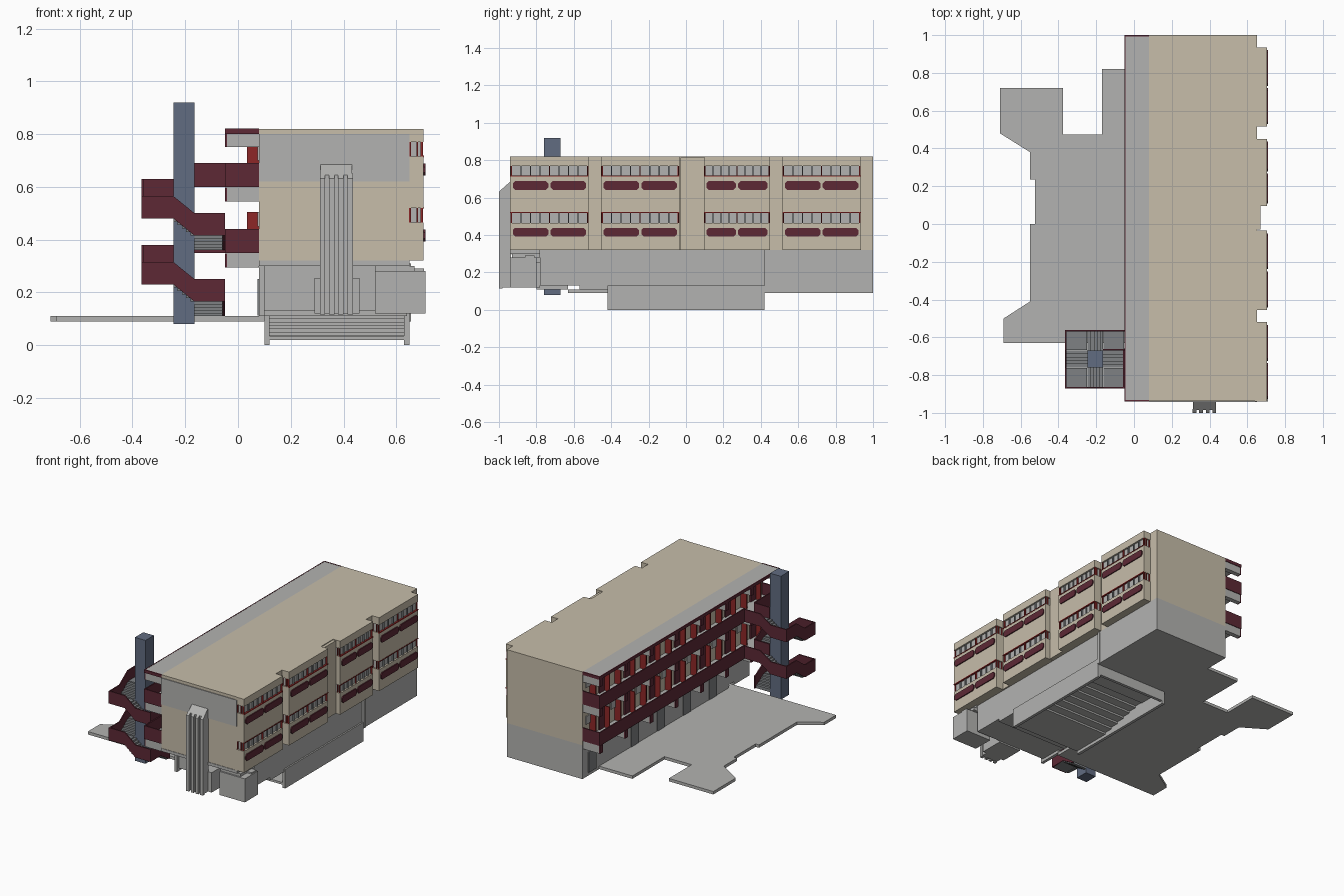
import bpy, bmesh

if "Cube" in bpy.data.objects:
    bpy.data.objects.remove(bpy.data.objects["Cube"])

# ---- colours ----
COLOURS = {
    "beige": (0.57, 0.51, 0.40), "grey": (0.45, 0.45, 0.44), "maroon": (0.11, 0.022, 0.036),
    "red": (0.27, 0.02, 0.02), "slate_blue": (0.12, 0.15, 0.22), "dark_grey": (0.21, 0.22, 0.23),
}
MATS = {}
for name, c in COLOURS.items():
    MATS[name] = bpy.data.materials.new(name)
    MATS[name].diffuse_color = (*c, 1)


def prism(bm, pts, axis, a, b):
    """Extrude a 2D outline along an axis from a to b."""
    def place(p, t):
        return {"x": (t, p[0], p[1]), "y": (p[0], t, p[1]), "z": (p[0], p[1], t)}[axis]
    lo = [bm.verts.new(place(p, a)) for p in pts]
    hi = [bm.verts.new(place(p, b)) for p in pts]
    n = len(pts)
    bm.faces.new(lo)
    bm.faces.new(hi[::-1])
    for i in range(n):
        j = (i + 1) % n
        bm.faces.new((lo[i], hi[i], hi[j], lo[j]))


def part(name, mat, boxes=(), prisms=()):
    """One object from boxes (x0,x1,y0,y1,z0,z1) and prisms (pts,axis,a,b)."""
    bm = bmesh.new()
    for x0, x1, y0, y1, z0, z1 in boxes:
        prism(bm, [(x0, y0), (x1, y0), (x1, y1), (x0, y1)], "z", z0, z1)
    for p in prisms:
        prism(bm, *p)
    bmesh.ops.recalc_face_normals(bm, faces=bm.faces)
    me = bpy.data.meshes.new(name)
    bm.to_mesh(me)
    bm.free()
    me.materials.append(MATS[mat])
    ob = bpy.data.objects.new(name, me)
    bpy.context.collection.objects.link(ob)
    return ob


# ---- main block ----
part("main_block", "beige", [(0.08, 0.65, -0.937, 1.0, 0.32, 0.82),
                             (0.65, 0.67, -0.03, 0.095, 0.32, 0.815)])
part("front_panel", "grey", [(0.08, 0.65, -0.942, -0.936, 0.62, 0.80)])

# ---- window bays on the right side ----
BAYS = [(-0.94, -0.52), (-0.455, -0.035), (0.095, 0.45), (0.515, 0.935)]
ROWS = [(0.465, 0.52), (0.715, 0.77)]
XF = 0.703
shell, glass, bars, frames, plates = [], [], [], [], []
for y0, y1 in BAYS:
    for z0, z1 in [(0.32, 0.465), (0.52, 0.715), (0.77, 0.82)]:
        shell.append((0.64, XF, y0, y1, z0, z1))
    for k, (z0, z1) in enumerate(ROWS):
        glass.append((0.64, XF - 0.012, y0 + 0.01, y1 - 0.01, z0, z1))
        # mullions: red at the ends and middle, dark between
        for i in range(9):
            y = y0 + 0.006 + (y1 - y0 - 0.012) * i / 8
            box = (XF - 0.012, XF - 0.002, y - 0.003, y + 0.003, z0, z1)
            (frames if i % 4 == 0 else bars).append(box)
        for x in (0.652, 0.68):
            for y in (y0 + 0.006, y1 - 0.006):
                frames.append((x - 0.003, x + 0.003, y - 0.005, y + 0.005, z0, z1))
        zr = z0 if k else z1
        frames.append((XF - 0.01, XF + 0.002, y0, y1, zr - 0.003, zr + 0.003))
        # paired cut-corner spandrel plates
        ym, zb, zt, c = (y0 + y1) / 2, z0 - 0.073, z0 - 0.027, 0.012
        for a, b in ((y0 + 0.014, ym - 0.006), (ym + 0.006, y1 - 0.014)):
            pts = [(a + c, zb), (b - c, zb), (b, zb + c), (b, zt - c),
                   (b - c, zt), (a + c, zt), (a, zt - c), (a, zb + c)]
            plates.append((pts, "x", XF - 0.002, 0.71))
part("window_bays", "beige", shell)
part("bay_glazing", "grey", glass)
part("dark_mullions", "dark_grey", bars)
part("red_frames", "red", frames)
part("spandrel_plates", "maroon", prisms=plates)

# ---- base storey ----
part("base_storey", "grey", [
    (0.08, 0.65, 0.42, 1.0, 0.09, 0.32),
    (0.08, 0.64, -0.78, 0.42, 0.13, 0.32),
    (0.08, 0.64, -0.57, 0.42, 0.11, 0.13),
    (0.08, 0.65, -0.94, -0.78, 0.30, 0.32),
    (0.08, 0.10, -0.80, -0.63, 0.11, 0.30),
    (0.63, 0.655, 0.42, 0.44, 0.09, 0.31),
])
part("front_annex", "grey", [
    (0.52, 0.71, -0.94, -0.80, 0.12, 0.28),
    (0.52, 0.67, -0.93, -0.78, 0.28, 0.30),
    (0.29, 0.46, -0.94, -0.78, 0.12, 0.255),
    (0.655, 0.705, -0.86, -0.81, 0.13, 0.29),
])

# ---- stepped hall hanging below the base ----
steps = [(0.12, 0.63, -0.20 + 0.06 * i, -0.14 + 0.06 * i, 0.02 + 0.0125 * i, 0.0375 + 0.0125 * i)
         for i in range(7)]
part("sunken_hall", "grey", [
    (0.10, 0.12, -0.42, 0.42, 0.0, 0.13), (0.63, 0.65, -0.42, 0.42, 0.0, 0.13),
    (0.12, 0.63, 0.40, 0.42, 0.02, 0.13), (0.12, 0.63, -0.42, -0.20, 0.02, 0.035),
    (0.12, 0.63, 0.22, 0.42, 0.09, 0.11)] + steps)

# ---- ribbed chimney with sloping top ----
side = [(-0.985, 0.12), (-0.935, 0.12), (-0.935, 0.69), (-0.985, 0.645)]
rib = [(-1.0, 0.115), (-0.98, 0.115), (-0.98, 0.65), (-1.0, 0.632)]
part("chimney", "grey", prisms=[(side, "x", 0.312, 0.433)] +
     [(rib, "x", 0.31 + 0.035 * i, 0.33 + 0.035 * i) for i in range(4)])

# ---- plaza slab ----
plaza = [(-0.71, 0.72), (-0.375, 0.72), (-0.375, 0.475), (-0.17, 0.475), (-0.17, 0.82),
         (0.10, 0.82), (0.10, -0.63), (-0.69, -0.63), (-0.69, -0.50), (-0.55, -0.41),
         (-0.55, 0.0), (-0.525, 0.0), (-0.525, 0.235), (-0.55, 0.235), (-0.55, 0.38), (-0.71, 0.48)]
part("plaza", "grey", prisms=[(plaza, "z", 0.09, 0.11)])

# ---- galleries on the left side ----
Y0, Y1 = -0.937, 1.0
part("gallery_slabs", "grey", [(-0.045, 0.08, Y0 + 0.004, Y1 - 0.004, z - 0.015, z) for z in (0.36, 0.61)])
part("roof_overhang", "grey", [(-0.046, 0.08, Y0 + 0.004, Y1 - 0.004, 0.80, 0.82)])
rails = []
for z0, z1 in ((0.35, 0.44), (0.60, 0.69), (0.80, 0.821)):
    gap = z1 < 0.8  # opening where the stair joins
    if gap:
        rails += [(-0.05, -0.042, Y0, -0.67, z0, z1), (-0.05, -0.042, -0.565, Y1, z0, z1)]
    else:
        rails.append((-0.05, -0.044, Y0, Y1, z0, z1))
    rails += [(-0.05, 0.08, Y0 - 0.003, Y0 + 0.005, z0, z1), (-0.05, 0.08, Y1 - 0.008, Y1, z0, z1)]
part("gallery_parapets", "maroon", rails)
brackets, caps = [], []
for i in range(8):
    y = Y0 + 0.02 + (Y1 - Y0 - 0.04) * i / 7
    for z in (0.295, 0.545, 0.75):
        brackets.append((-0.042, 0.08, y - 0.016, y + 0.016, z, z + 0.053))
        caps.append((-0.05, -0.042, y - 0.016, y + 0.016, z, z + 0.053))
part("gallery_brackets", "grey", brackets)
part("bracket_caps", "maroon", caps)

# ---- gallery doors and high windows ----
doors, leaves, panes = [], [], []
for i in range(7):
    y = Y0 + 0.02 + (Y1 - Y0 - 0.04) * (i + 0.5) / 7
    for z in (0.36, 0.61):
        for s in (-1, 1):
            c = y + s * 0.045
            doors.append((0.071, 0.081, c - 0.028, c + 0.028, z, z + 0.145))
            leaves.append((0.035, 0.081, c + s * 0.03 - 0.004, c + s * 0.03 + 0.004, z, z + 0.145))
            panes.append((0.073, 0.081, y + s * 0.10 - 0.025, y + s * 0.10 + 0.025, z + 0.09, z + 0.145))
part("gallery_doors", "maroon", doors)
part("door_side_panels", "red", leaves)
part("gallery_windows", "grey", panes)
part("ground_doors", "dark_grey", [(0.074, 0.081, y - 0.04, y + 0.04, 0.112, 0.25)
                                   for y in (-0.4, -0.12, 0.16, 0.44, 0.9)])

# ---- stair tower ----
part("stair_pillar", "slate_blue", [(-0.245, -0.165, -0.76, -0.67, 0.08, 0.92)])
XA, XB, XC, XD = -0.365, -0.245, -0.165, -0.05
YA, YB, YC, YD = -0.87, -0.76, -0.67, -0.56
T = 0.008
treads, panels = [], []


def slope(a, b, c, d, za, zb, h=0.085):
    """Outline of a parapet: level from a to b, sloping to c, level to d."""
    return [(a, za), (b, za), (c, zb), (d, zb), (d, zb + h), (c, zb + h), (b, za + h), (a, za + h)]


for base in (0.11, 0.36):
    fr, fl, bl, br = (base + d for d in (0.055, 0.12, 0.185, 0.24))
    # corner landings
    for x0, x1, y0, y1, z in ((XC, XD, YA, YB, fr), (XA, XB, YA, YB, fl),
                              (XA, XB, YC, YD, bl), (XC, XD, YC, YD, br)):
        treads.append((x0 + 0.003, x1 - 0.003, y0 + 0.003, y1 - 0.003, z, z + 0.014))
    # four flights of five steps
    for i in range(5):
        u, v, f = i / 5, (i + 1) / 5, (i + 0.5) / 5
        dx, dy = XC - XB, YC - YB
        for x0, x1, y0, y1, z in (
                (XC, XD - T, YC - v * dy, YC - u * dy, base + (fr - base) * f),
                (XC - v * dx, XC - u * dx, YA + T, YB, fr + (fl - fr) * f),
                (XA + T, XB, YB + u * dy, YB + v * dy, fl + (bl - fl) * f),
                (XB + u * dx, XB + v * dx, YC, YD - T, bl + (br - bl) * f)):
            treads.append((x0, x1, y0, y1, z - 0.006, z + 0.014))
    # outer parapets
    panels += [
        (slope(XA, XB, XC, XD, fl, fr), "y", YA, YA + T),
        (slope(YA, YB, YC, YD, fl, bl), "x", XA, XA + T),
        (slope(XA, XB, XC, XD, bl, br), "y", YD - T, YD),
        (slope(YA, YB, YC, YC + 0.01, fr, base), "x", XD - T, XD),
        ([(XC, br), (XD, br), (XD, br + 0.09), (XC, br + 0.09)], "y", YC, YC + T),
    ]
part("stair_treads", "dark_grey", treads)
part("stair_parapets", "maroon", prisms=panels)

for m in bpy.data.materials:
    if m.users and not m.is_grease_pencil:
        m.use_nodes = True
        m.node_tree.nodes["Principled BSDF"].inputs["Base Color"].default_value = m.diffuse_color
